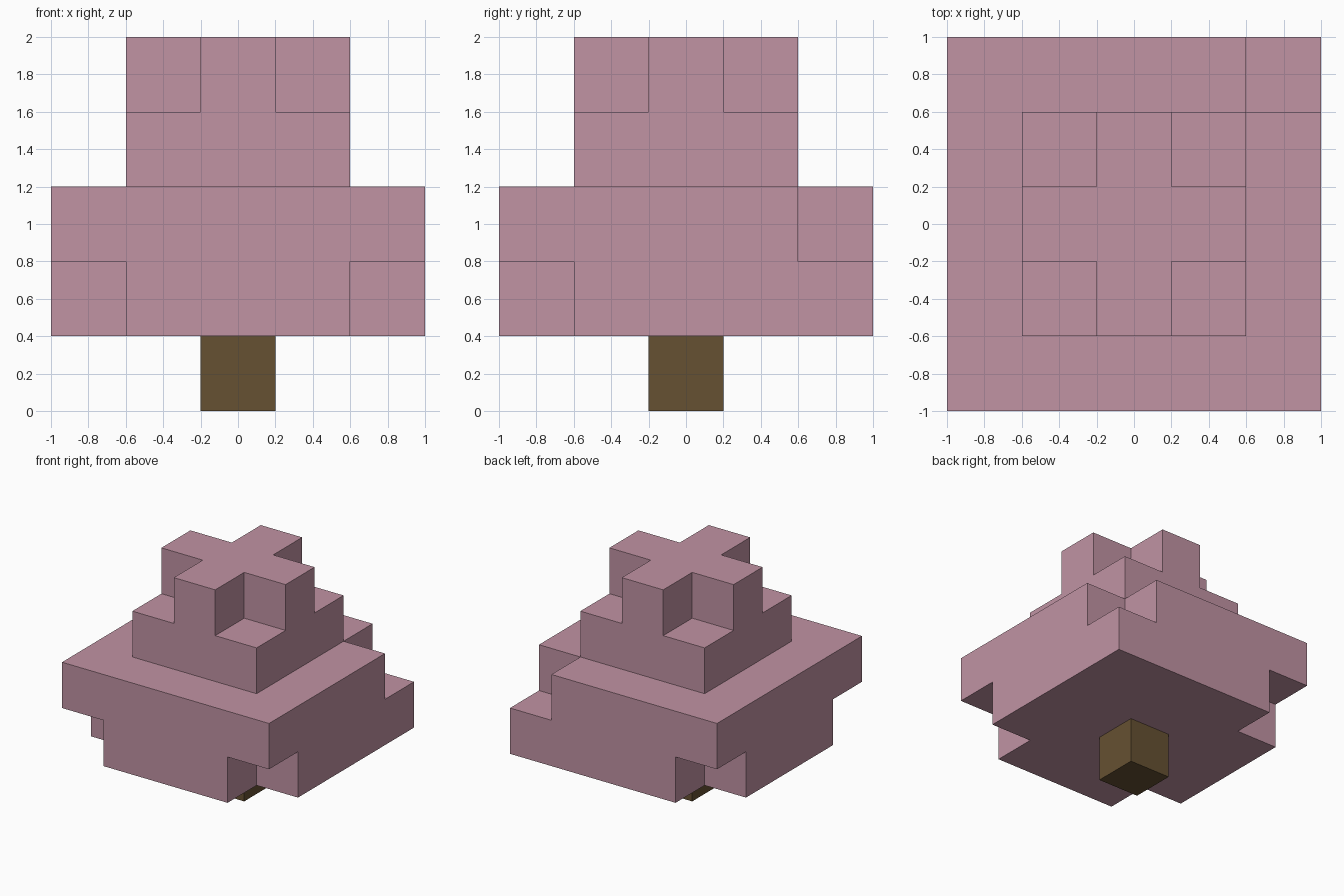
import bpy
import bmesh
from mathutils import Vector

if "Cube" in bpy.data.objects:
    bpy.data.objects.remove(bpy.data.objects["Cube"], do_unlink=True)

BLOCK = 0.4


def make_material(name, color):
    mat = bpy.data.materials.new(name)
    mat.use_nodes = True
    mat.diffuse_color = color
    mat.node_tree.nodes["Principled BSDF"].inputs["Base Color"].default_value = color
    return mat


def layer(z, radius, missing=()):
    """Square layer of block cells, without the listed corners."""
    span = range(-radius, radius + 1)
    gone = {(sx * radius, sy * radius) for sx, sy in missing}
    return {(x, y, z) for x in span for y in span if (x, y) not in gone}


def build_blocks(name, cells, solid, mat):
    """Mesh the outer faces of the cells; faces against solid cells are skipped."""
    bm = bmesh.new()
    for cell in sorted(cells):
        center = Vector(cell) * BLOCK + Vector((0, 0, BLOCK / 2))
        for axis in range(3):
            for sign in (-1, 1):
                normal = Vector((0, 0, 0))
                normal[axis] = sign
                if tuple(int(c + n) for c, n in zip(cell, normal)) in solid:
                    continue
                u = Vector((0, 0, 0))
                u[(axis + 1) % 3] = 1
                v = normal.cross(u)
                corners = [normal + u + v, normal - u + v, normal - u - v, normal + u - v]
                bm.faces.new([bm.verts.new(center + c * BLOCK / 2) for c in corners])
    bmesh.ops.remove_doubles(bm, verts=bm.verts[:], dist=BLOCK / 100)
    mesh = bpy.data.meshes.new(name)
    bm.to_mesh(mesh)
    bm.free()
    mesh.materials.append(mat)
    obj = bpy.data.objects.new(name, mesh)
    bpy.context.collection.objects.link(obj)
    return obj


pink = make_material("blossom pink", (0.533, 0.292, 0.371, 1))
brown = make_material("bark brown", (0.133, 0.082, 0.032, 1))

# Trunk block and the stacked canopy layers
ALL_CORNERS = [(sx, sy) for sx in (-1, 1) for sy in (-1, 1)]
trunk = layer(0, 0)
canopy = (
    layer(1, 2, missing=[(-1, -1), (1, -1), (-1, 1)])
    | layer(2, 2, missing=[(1, 1)])
    | layer(3, 1)
    | layer(4, 1, missing=ALL_CORNERS)
)

build_blocks("trunk", trunk, trunk | canopy, brown)
build_blocks("canopy", canopy, trunk | canopy, pink)
